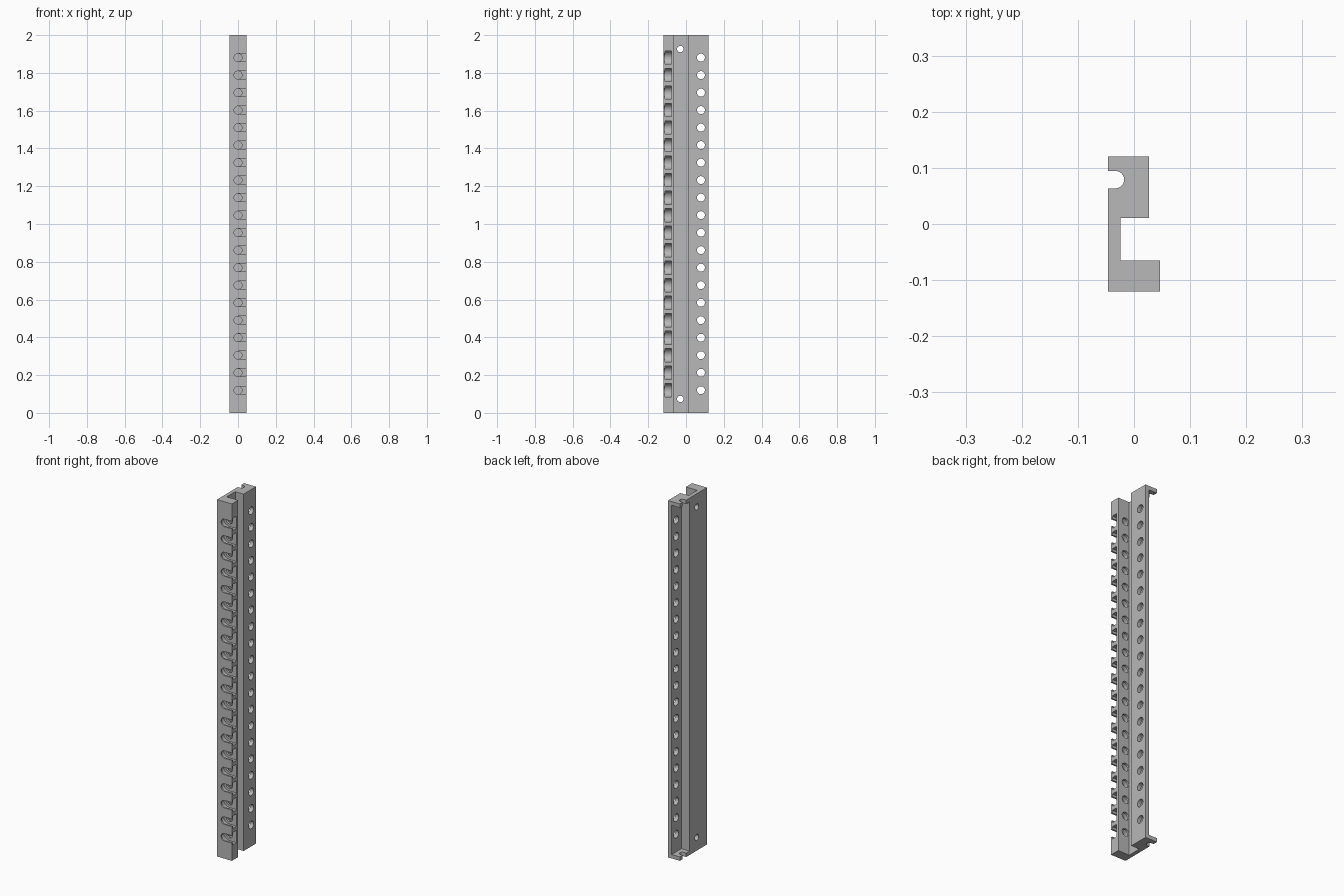
import bpy, bmesh, math
from mathutils import Vector

if "Cube" in bpy.data.objects:
    bpy.data.objects.remove(bpy.data.objects["Cube"], do_unlink=True)

grey = bpy.data.materials.new("plain_grey")
grey.use_nodes = True
GREY = (0.48, 0.48, 0.48, 1)
grey.diffuse_color = GREY
grey.node_tree.nodes["Principled BSDF"].inputs["Base Color"].default_value = GREY


def prism(bm, points, offset):
    """Extrude a closed planar outline into a solid."""
    face = bm.faces.new([bm.verts.new(p) for p in points])
    ext = bmesh.ops.extrude_face_region(bm, geom=[face])
    verts = [g for g in ext["geom"] if isinstance(g, bmesh.types.BMVert)]
    bmesh.ops.translate(bm, verts=verts, vec=Vector(offset))


def arc(cx, cy, r, start, end, n):
    """Points along an arc, angles in degrees, both ends included."""
    angles = [math.radians(start + (end - start) * i / n) for i in range(n + 1)]
    return [(cx + r * math.cos(a), cy + r * math.sin(a)) for a in angles]


def make_object(name, bm):
    bmesh.ops.recalc_face_normals(bm, faces=bm.faces)
    mesh = bpy.data.meshes.new(name)
    bm.to_mesh(mesh)
    bm.free()
    mesh.materials.append(grey)
    obj = bpy.data.objects.new(name, mesh)
    bpy.context.collection.objects.link(obj)
    return obj


HEIGHT = 2.0
LEFT, RIGHT, FRONT, BACK = -0.046, 0.046, -0.12, 0.12
WALL = 0.022
PLATE_X = 0.027            # outer side of the rear plate
GAP_FRONT, GAP_BACK = -0.065, 0.011
HOLE_Y = 0.079
HOLE_R = 0.021
COUNT = 20
FIRST, LAST = 0.12, 1.881
levels = [FIRST + (LAST - FIRST) * i / (COUNT - 1) for i in range(COUNT)]

# Rail: channel cross-section with a round-ended notch, run full height
outline = [(LEFT, FRONT), (RIGHT, FRONT), (RIGHT, GAP_FRONT),
           (LEFT + WALL, GAP_FRONT), (LEFT + WALL, GAP_BACK),
           (PLATE_X, GAP_BACK), (PLATE_X, BACK), (LEFT, BACK)]
notch = arc(-0.033, HOLE_Y, 0.0155, 90, -90, 12)
outline += [(LEFT, notch[0][1])] + notch + [(LEFT, notch[-1][1])]
bm = bmesh.new()
prism(bm, [(x, y, 0) for x, y in outline], (0, 0, HEIGHT))
rail = make_object("slotted_rail", bm)

# Rear pocket: leaves the rear plate, inner wall and two end caps
pocket = bmesh.new()
x1, y0, y1 = PLATE_X - WALL, GAP_BACK + WALL + 0.001, BACK + 0.1
prism(pocket, [(-0.1, y0, WALL), (x1, y0, WALL), (x1, y1, WALL), (-0.1, y1, WALL)],
      (0, 0, HEIGHT - 2 * WALL))

# Keyway slots in the front bar: narrow mouth, wider track, open to the side
mouths, tracks = bmesh.new(), bmesh.new()
for z in levels:
    for bm, r, ya, yb in ((mouths, HOLE_R, -0.2, -0.1), (tracks, 0.035, -0.111, -0.077)):
        shape = arc(0, z, r, 90, 270, 16) + [(0.1, z - r), (0.1, z + r)]
        prism(bm, [(x, ya, h) for x, h in shape], (0, yb - ya, 0))

# Round holes: front bar bores, rear plate holes and mounting holes in the web
holes = bmesh.new()
for z in levels:
    ring = arc(0, z, HOLE_R, 0, 360, 32)[:-1]
    prism(holes, [(x, -0.09, h) for x, h in ring], (0, 0.05, 0))
    ring = arc(HOLE_Y, z, HOLE_R, 0, 360, 32)[:-1]
    prism(holes, [(-0.01, y, h) for y, h in ring], (0.1, 0, 0))
for z in (0.074, HEIGHT - 0.074):
    ring = arc(-0.03, z, 0.017, 0, 360, 24)[:-1]
    prism(holes, [(-0.1, y, h) for y, h in ring], (0.09, 0, 0))

# Cut everything out of the rail
cutters = {"pocket": pocket, "tracks": tracks, "mouths": mouths, "holes": holes}
bpy.context.view_layer.objects.active = rail
for name, bm in cutters.items():
    cutter = make_object(name + "_cutter", bm)
    cutter.hide_render = True
    mod = rail.modifiers.new(name, "BOOLEAN")
    mod.operation = "DIFFERENCE"
    mod.solver = "EXACT"
    mod.object = cutter
    bpy.ops.object.modifier_apply(modifier=name)
    bpy.data.objects.remove(cutter, do_unlink=True)

# Smooth the round walls, keep the edges sharp
bpy.ops.object.select_all(action="DESELECT")
rail.select_set(True)
bpy.ops.object.shade_smooth_by_angle(angle=math.radians(30))
